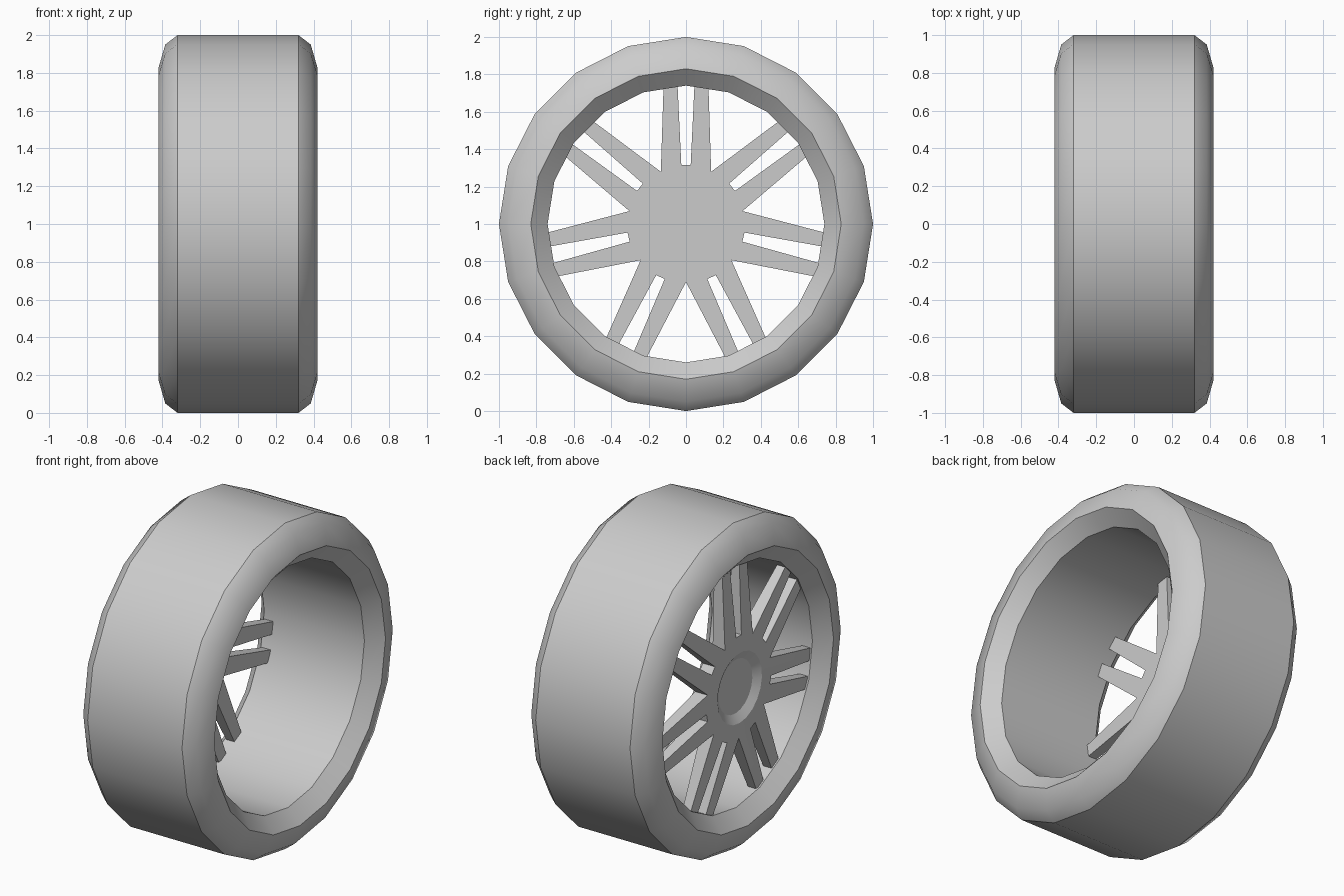
import bpy, bmesh, math
from mathutils import Matrix, Vector

cube = bpy.data.objects.get("Cube")
if cube:
    bpy.data.objects.remove(cube)

grey = bpy.data.materials.new("plain grey")
grey.use_nodes = True
grey.diffuse_color = (0.6, 0.6, 0.6, 1)
grey.node_tree.nodes["Principled BSDF"].inputs["Base Color"].default_value = (0.6, 0.6, 0.6, 1)


def finish(bm, name, angle):
    bmesh.ops.recalc_face_normals(bm, faces=bm.faces[:])
    mesh = bpy.data.meshes.new(name)
    bm.to_mesh(mesh)
    bm.free()
    mesh.materials.append(grey)
    obj = bpy.data.objects.new(name, mesh)
    bpy.context.collection.objects.link(obj)
    obj.location.z = 1
    bpy.ops.object.select_all(action='DESELECT')
    obj.select_set(True)
    bpy.context.view_layer.objects.active = obj
    bpy.ops.object.shade_smooth_by_angle(angle=math.radians(angle))
    return obj


# Tyre: closed cross-section (x, radius), spun around the axle
SIDES = 20
half = [(0.32, 1.0), (0.385, 0.95), (0.42, 0.83), (0.34, 0.74)]
profile = half + [(-x, r) for x, r in reversed(half)]
bm = bmesh.new()
rings = []
for i in range(SIDES):
    a = math.tau * i / SIDES
    rings.append([bm.verts.new((x, r * math.sin(a), r * math.cos(a))) for x, r in profile])
for i, ring in enumerate(rings):
    nxt = rings[(i + 1) % SIDES]
    for j in range(len(profile)):
        k = (j + 1) % len(profile)
        bm.faces.new((ring[j], ring[k], nxt[k], nxt[j]))
finish(bm, "tyre", 37)

# Rim: seven pairs of spokes around a hub with a shallow dish
PAIRS = 7
BACK = -0.275
HUB_R = 0.215
step = math.tau / PAIRS


def polar(r, a):
    return (r * math.sin(a), r * math.cos(a))


bm = bmesh.new()
hub_ring = []
for p in range(PAIRS):
    turn = Matrix.Rotation(-step * p, 4, 'X')

    def point(yz):
        return bm.verts.new(turn @ Vector((BACK, yz[0], yz[1])))

    c = [point(polar(HUB_R, step * (t / 3 - 0.5))) for t in range(4)]
    notch_a, notch_b = (point(polar(0.31, s * step / 2)) for s in (-1, 1))
    slot_a, slot_b = (point((s * 0.025, 0.315)) for s in (-1, 1))
    bm.faces.new((c[0], c[1], slot_a, notch_a))
    bm.faces.new((c[1], c[2], slot_b, slot_a))
    bm.faces.new((c[2], c[3], notch_b, slot_b))
    for s, notch, slot in ((-1, notch_a, slot_a), (1, notch_b, slot_b)):
        bm.faces.new((notch, slot, point((s * 0.045, 0.737)), point((s * 0.12, 0.737))))
bmesh.ops.remove_doubles(bm, verts=bm.verts[:], dist=0.001)
hub_ring = [v for v in bm.verts if math.hypot(v.co.y, v.co.z) < HUB_R + 0.01]
hub_ring.sort(key=lambda v: math.atan2(v.co.y, v.co.z))
bm.faces.new(hub_ring)
bmesh.ops.recalc_face_normals(bm, faces=bm.faces[:])

# Thicken towards the outer side, with a slightly domed face
front = bmesh.ops.extrude_face_region(bm, geom=bm.faces[:])["geom"]
for v in (g for g in front if isinstance(g, bmesh.types.BMVert)):
    r = math.hypot(v.co.y, v.co.z)
    v.co.x = -0.365 + 0.035 * (r - HUB_R) / (0.74 - HUB_R)

# Dish in the middle of the hub
disc = max((g for g in front if isinstance(g, bmesh.types.BMFace)), key=lambda f: len(f.verts))
bmesh.ops.inset_individual(bm, faces=[disc], thickness=0.05)
for v in disc.verts:
    v.co.x += 0.03
finish(bm, "spoked_rim", 30)
